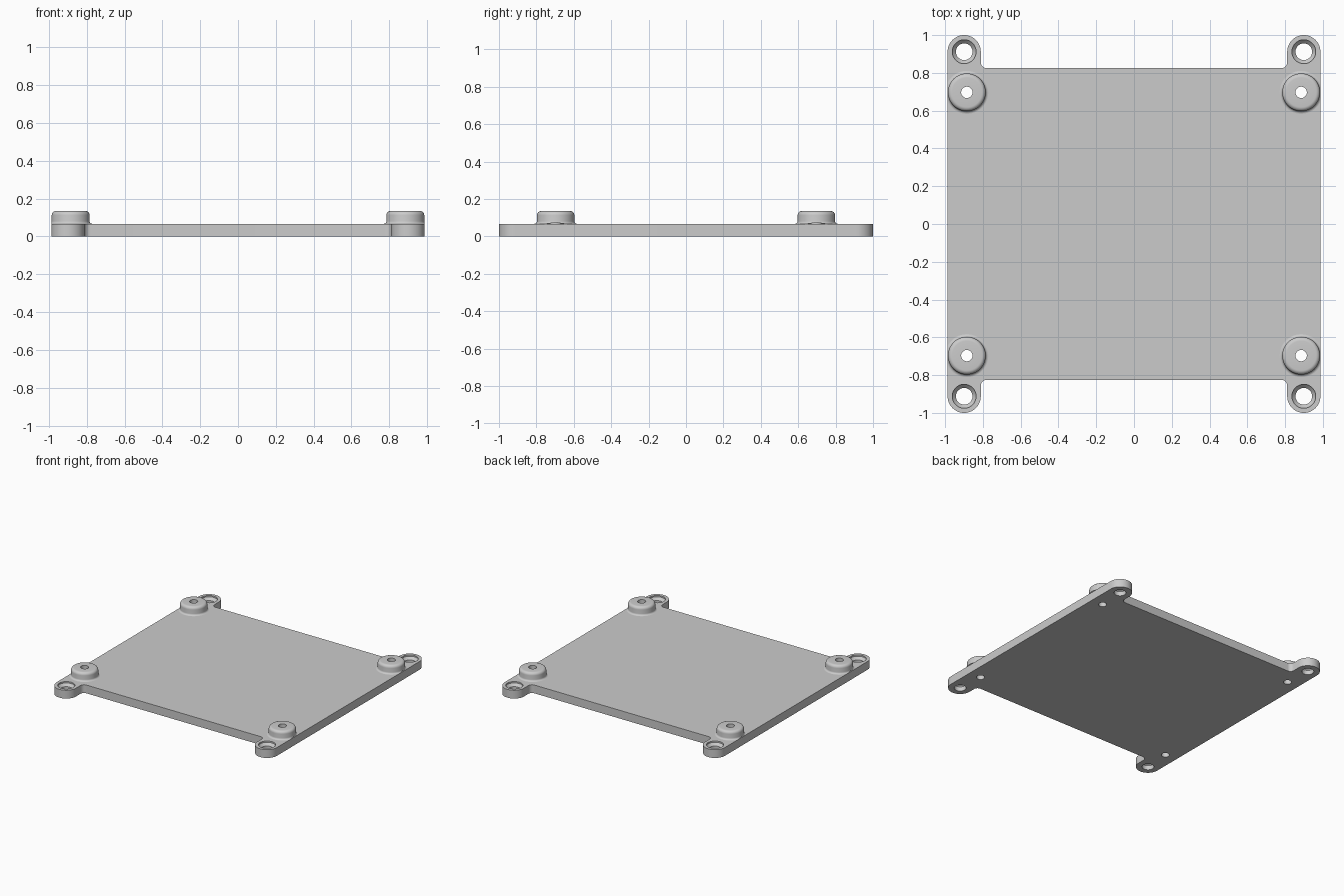
import bpy, bmesh, math
from mathutils import Vector

if "Cube" in bpy.data.objects:
    bpy.data.objects.remove(bpy.data.objects["Cube"])

HX, HY, BODY_Y, T = 0.987, 1.0, 0.825, 0.067   # half sizes and plate thickness
EAR_R, FILLET = 0.088, 0.032
EAR_X, EAR_Y = HX - EAR_R, HY - EAR_R
BOSS_X, BOSS_Y, BOSS_R, BOSS_TOP, PIN_R = 0.885, 0.697, 0.1, 0.135, 0.03

grey = bpy.data.materials.new("grey plastic")
grey.diffuse_color = (0.6, 0.6, 0.6, 1)
grey.use_nodes = True
grey.node_tree.nodes["Principled BSDF"].inputs["Base Color"].default_value = grey.diffuse_color


def arc(cx, cy, r, a0, a1, n):
    return [(cx + r * math.cos(math.radians(a0 + (a1 - a0) * i / n)),
             cy + r * math.sin(math.radians(a0 + (a1 - a0) * i / n))) for i in range(n + 1)]


def make_object(name, bm):
    me = bpy.data.meshes.new(name)
    bm.to_mesh(me)
    bm.free()
    me.materials.append(grey)
    ob = bpy.data.objects.new(name, me)
    bpy.context.collection.objects.link(ob)
    return ob


def lathe(name, profile, x, y, closed, clip=None, steps=48):
    """Spin an (r, z) profile around a vertical axis at x, y."""
    bm = bmesh.new()
    vs = [bm.verts.new((r, 0, z)) for r, z in profile]
    pairs = list(zip(vs, vs[1:])) + ([(vs[-1], vs[0])] if closed else [])
    es = [bm.edges.new(p) for p in pairs]
    bmesh.ops.spin(bm, geom=vs + es, cent=(0, 0, 0), axis=(0, 0, 1),
                   angle=math.tau, steps=steps)
    bmesh.ops.remove_doubles(bm, verts=bm.verts, dist=1e-5)
    bmesh.ops.translate(bm, verts=bm.verts, vec=(x, y, 0))
    bmesh.ops.recalc_face_normals(bm, faces=bm.faces)
    if clip:   # trim the foot flush with the plate side
        s = math.copysign(1, x)
        cut = bmesh.ops.bisect_plane(bm, geom=bm.verts[:] + bm.edges[:] + bm.faces[:],
                                     plane_co=(s * clip, 0, 0), plane_no=(s, 0, 0), clear_outer=True)
        edges = [e for e in cut["geom_cut"] if isinstance(e, bmesh.types.BMEdge)]
        bmesh.ops.holes_fill(bm, edges=edges)
    return make_object(name, bm)


def smooth(ob):
    bpy.ops.object.select_all(action="DESELECT")
    ob.select_set(True)
    bpy.context.view_layer.objects.active = ob
    bpy.ops.object.shade_smooth_by_angle(angle=math.radians(30))


# Plate outline: one quarter mirrored to all four corners
ix = EAR_X - EAR_R
quarter = arc(EAR_X, EAR_Y, EAR_R, 0, 180, 24)
quarter += arc(ix - FILLET, BODY_Y + FILLET, FILLET, 0, -90, 8)
left = [(-x, y) for x, y in reversed(quarter)]
top = quarter + left
outline = top + [(x, -y) for x, y in reversed(top)]
bm = bmesh.new()
face = bm.faces.new([bm.verts.new((x, y, 0)) for x, y in outline])
ext = bmesh.ops.extrude_face_region(bm, geom=[face])
bmesh.ops.translate(bm, vec=(0, 0, T),
                    verts=[v for v in ext["geom"] if isinstance(v, bmesh.types.BMVert)])
bmesh.ops.recalc_face_normals(bm, faces=bm.faces)
plate = make_object("base_plate", bm)

# Boss profile: bore, rounded top rim, wall, filleted foot
R, F = 0.022, 0.014
boss = [(PIN_R, T), (PIN_R, BOSS_TOP)]
boss += list(reversed(arc(BOSS_R - R, BOSS_TOP - R, R, 0, 90, 6)))
boss += arc(BOSS_R + F, T + F, F, 180, 270, 5)

# Countersunk screw hole and boss bore cutters
screw = [(0, -0.05), (0.044, -0.05), (0.044, 0.035), (0.063, 0.056), (0.063, 0.1), (0, 0.1)]
bore = [(0, -0.05), (PIN_R, -0.05), (PIN_R, 0.1), (0, 0.1)]
cutters = []
for sx in (-1, 1):
    for sy in (-1, 1):
        side = ("front" if sy < 0 else "back") + "_" + ("left" if sx < 0 else "right")
        cutters.append(lathe("screw_cutter_" + side, screw, sx * EAR_X, sy * EAR_Y, False))
        cutters.append(lathe("bore_cutter_" + side, bore, sx * BOSS_X, sy * BOSS_Y, False))
        smooth(lathe("boss_" + side, boss, sx * BOSS_X, sy * BOSS_Y, False, clip=HX))

# Cut the holes, then bake them into the plate
for c in cutters:
    c.hide_render = True
    m = plate.modifiers.new(c.name, "BOOLEAN")
    m.operation, m.solver, m.object = "DIFFERENCE", "EXACT", c
dg = bpy.context.evaluated_depsgraph_get()
plate.data = bpy.data.meshes.new_from_object(plate.evaluated_get(dg))
plate.modifiers.clear()
for c in cutters:
    bpy.data.objects.remove(c)
smooth(plate)
